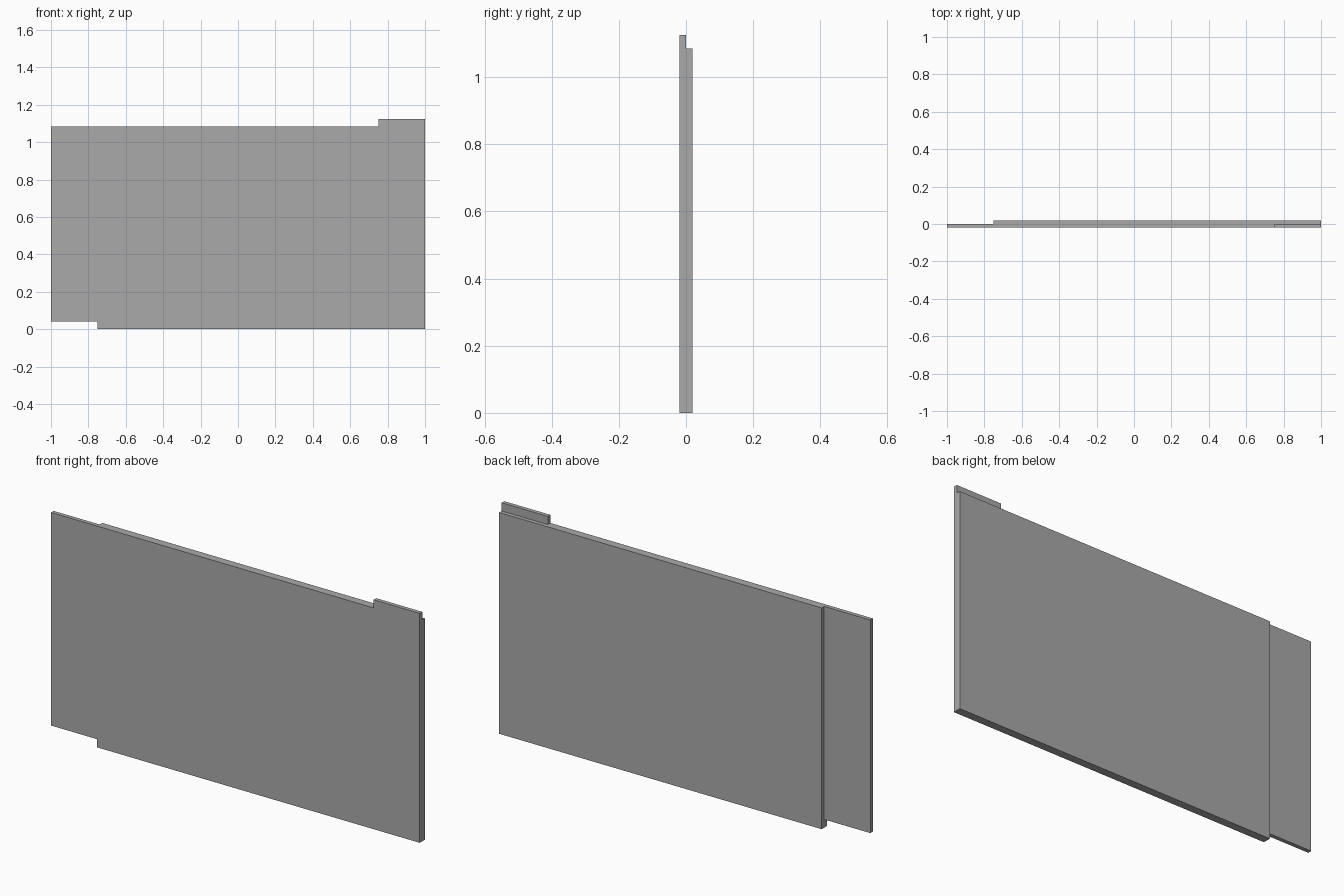
import bpy
import bmesh

cube = bpy.data.objects.get("Cube")
if cube:
    bpy.data.objects.remove(cube, do_unlink=True)

GREY = (0.4, 0.4, 0.4, 1.0)
grey = bpy.data.materials.new("plain_grey")
grey.use_nodes = True
grey.diffuse_color = GREY
grey.node_tree.nodes["Principled BSDF"].inputs["Base Color"].default_value = GREY

TOP = 1.085      # top edge of the main sheet
STEP = 0.04      # height of the tab and of the corner notch
THICK = 0.02     # thickness of each layer


def panel(name, outline, y_front):
    """Extrude an x-z outline backwards by one layer thickness."""
    bm = bmesh.new()
    face = bm.faces.new([bm.verts.new((x, y_front, z)) for x, z in outline])
    extruded = bmesh.ops.extrude_face_region(bm, geom=[face], use_keep_orig=True)
    moved = [v for v in extruded["geom"] if isinstance(v, bmesh.types.BMVert)]
    bmesh.ops.translate(bm, verts=moved, vec=(0, THICK, 0))
    bmesh.ops.recalc_face_normals(bm, faces=bm.faces[:])
    mesh = bpy.data.meshes.new(name)
    bm.to_mesh(mesh)
    bm.free()
    mesh.materials.append(grey)
    obj = bpy.data.objects.new(name, mesh)
    bpy.context.collection.objects.link(obj)
    return obj


# Front layer: notched lower right corner, raised tab at the upper left
panel("front_panel", [
    (-1, STEP), (-0.75, STEP), (-0.75, 0), (1, 0),
    (1, TOP + STEP), (0.75, TOP + STEP), (0.75, TOP), (-1, TOP),
], -THICK)

# Back layer: plain rectangle that leaves the side lap uncovered
panel("back_panel", [(-0.75, 0), (1, 0), (1, TOP), (-0.75, TOP)], 0)
